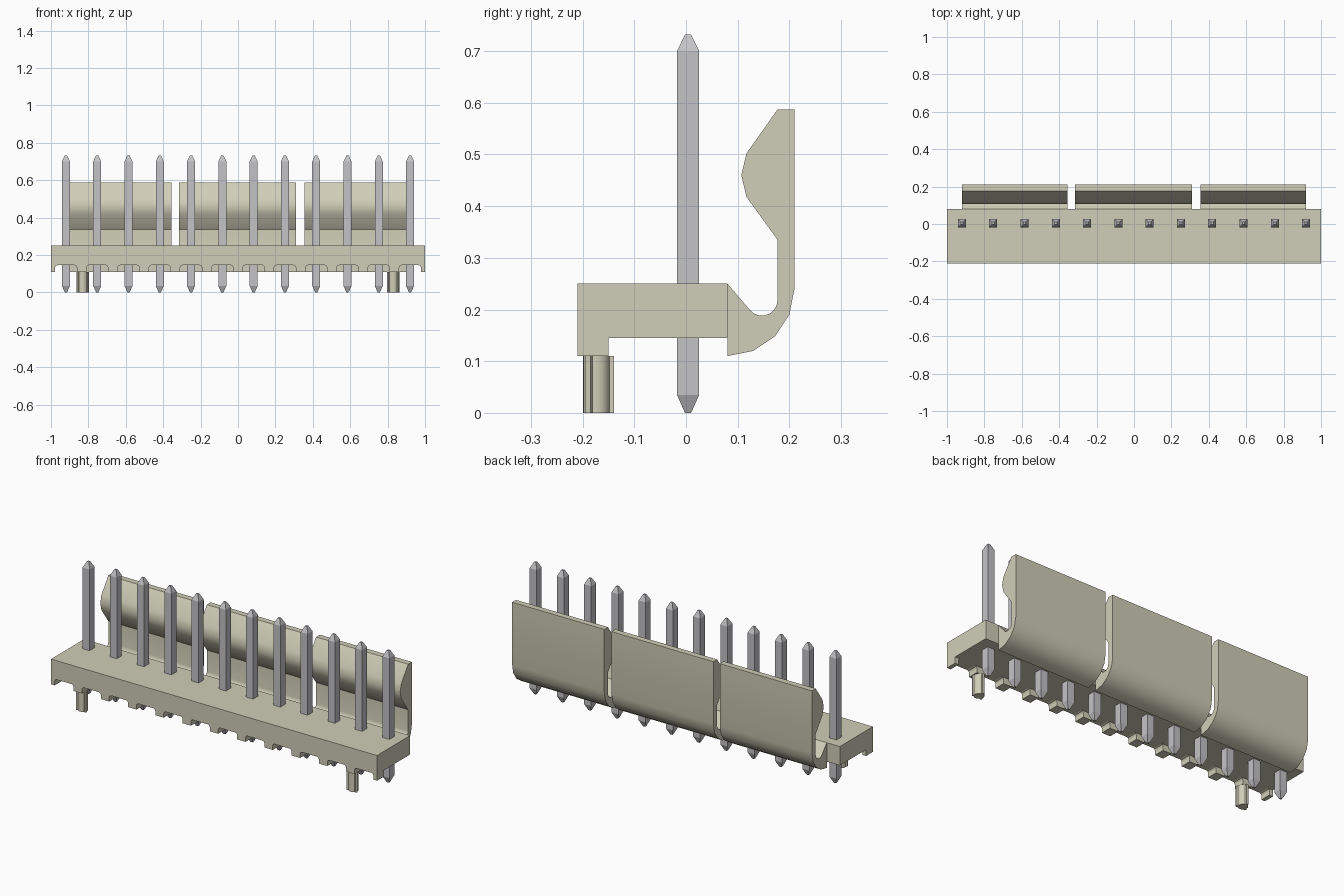
import bpy, bmesh, math
from mathutils import Vector

if "Cube" in bpy.data.objects:
    bpy.data.objects.remove(bpy.data.objects["Cube"], do_unlink=True)


def material(name, rgb):
    m = bpy.data.materials.new(name)
    m.use_nodes = True
    m.diffuse_color = (*rgb, 1)
    m.node_tree.nodes["Principled BSDF"].inputs["Base Color"].default_value = (*rgb, 1)
    return m


PLASTIC = material("ivory plastic", (0.63, 0.62, 0.48))
METAL = material("grey metal", (0.55, 0.55, 0.57))


def finish(bm, name, mat, smooth=None):
    bmesh.ops.recalc_face_normals(bm, faces=bm.faces)
    mesh = bpy.data.meshes.new(name)
    bm.to_mesh(mesh)
    bm.free()
    mesh.materials.append(mat)
    obj = bpy.data.objects.new(name, mesh)
    bpy.context.collection.objects.link(obj)
    if smooth:
        bpy.ops.object.select_all(action="DESELECT")
        obj.select_set(True)
        bpy.context.view_layer.objects.active = obj
        bpy.ops.object.shade_smooth_by_angle(angle=math.radians(smooth))
    return obj


def prism(bm, points, offset):
    """Extrude a closed 3D outline along an offset."""
    face = bm.faces.new([bm.verts.new(p) for p in points])
    out = bmesh.ops.extrude_face_region(bm, geom=[face], use_keep_orig=True)
    verts = [g for g in out["geom"] if isinstance(g, bmesh.types.BMVert)]
    bmesh.ops.translate(bm, verts=verts, vec=Vector(offset))


def cut(obj, cutter):
    """Subtract a cutter, then discard it."""
    mod = obj.modifiers.new("cut", "BOOLEAN")
    mod.operation, mod.object, mod.solver = "DIFFERENCE", cutter, "EXACT"
    cutter.hide_render = True
    bpy.context.view_layer.objects.active = obj
    bpy.ops.object.modifier_apply(modifier=mod.name)
    bpy.data.objects.remove(cutter, do_unlink=True)


COUNT, END = 12, 0.92
pin_x = [-END + 2 * END * i / (COUNT - 1) for i in range(COUNT)]

# Base: an L section with a front skirt, notched below every pin
section = [(-0.21, 0.11), (-0.15, 0.11), (-0.15, 0.145),
           (0.08, 0.145), (0.08, 0.25), (-0.21, 0.25)]
bm = bmesh.new()
prism(bm, [(-1, y, z) for y, z in section], (2, 0, 0))
base = finish(bm, "base", PLASTIC)

notch = [(-0.058, 0.05), (0.058, 0.05), (0.058, 0.133), (0.054, 0.142),
         (0.046, 0.145), (-0.046, 0.145), (-0.054, 0.142), (-0.058, 0.133)]
bm = bmesh.new()
for x in pin_x:
    prism(bm, [(x + dx, -0.3, z) for dx, z in notch], (0, 0.17, 0))
cut(base, finish(bm, "notch_cutter", PLASTIC))

# Three hooked latches along the back
trough = [(0.147 + 0.030 * math.cos(a), 0.218 + 0.030 * math.sin(a))
          for a in (math.radians(-140 + 20 * i) for i in range(8))]
hook = [(0.08, 0.25)] + trough + [
    (0.177, 0.335), (0.117, 0.418), (0.107, 0.46), (0.117, 0.502),
    (0.177, 0.587), (0.21, 0.587), (0.21, 0.24), (0.2, 0.19),
    (0.172, 0.148), (0.13, 0.12), (0.08, 0.11)]
for side, x0, x1 in (("right", -END, -0.355), ("middle", -0.315, 0.31), ("left", 0.355, END)):
    bm = bmesh.new()
    prism(bm, [(x0, y, z) for y, z in hook], (x1 - x0, 0, 0))
    finish(bm, side + "_latch", PLASTIC, 32)

# Square pins, tapered at both ends
SHAPE = [(0.0, 0.006), (0.035, 0.0215), (0.70, 0.0215), (0.732, 0.006)]
for n, x in enumerate(pin_x, 1):
    bm = bmesh.new()
    rings = [[bm.verts.new((x + sx * r, 0.004 + sy * r, z))
              for sx, sy in ((-1, -1), (1, -1), (1, 1), (-1, 1))] for z, r in SHAPE]
    for low, high in zip(rings, rings[1:]):
        for i in range(4):
            j = (i + 1) % 4
            bm.faces.new((low[i], low[j], high[j], high[i]))
    bm.faces.new(rings[0])
    bm.faces.new(rings[-1])
    finish(bm, f"pin_{n}", METAL)

# Locating pegs: a round core with three crush ribs
CORE, RIB, HALF = 0.026, 0.034, 0.006
outline = []
for k in range(3):
    mid = math.radians(90 + 120 * k)
    along = Vector((math.cos(mid), math.sin(mid)))
    across = Vector((-along.y, along.x))
    root = math.sqrt(CORE ** 2 - HALF ** 2)
    outline += [along * d + across * s for d, s in
                ((root, -HALF), (RIB, -HALF), (RIB, HALF), (root, HALF))]
    gap = math.asin(HALF / CORE)
    span = math.radians(120) - 2 * gap
    for i in range(1, 6):
        a = mid + gap + span * i / 6
        outline.append(Vector((math.cos(a), math.sin(a))) * CORE)
for side, x in (("right", -0.83), ("left", 0.83)):
    bm = bmesh.new()
    prism(bm, [(x + p.x, -0.173 + p.y, 0) for p in outline], (0, 0, 0.11))
    finish(bm, side + "_peg", PLASTIC, 30)
